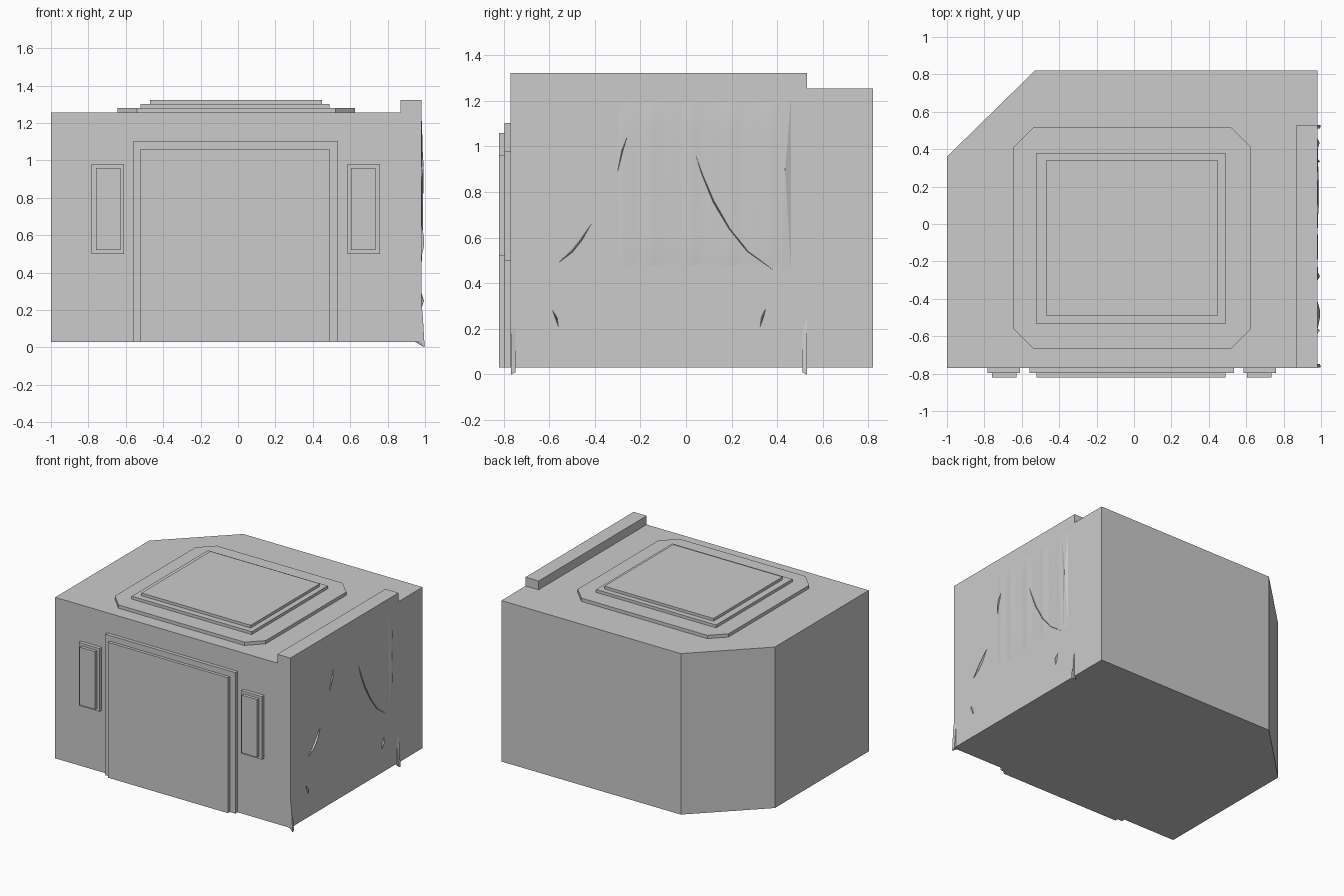
import bpy, math
from mathutils import Vector

if "Cube" in bpy.data.objects:
    bpy.data.objects.remove(bpy.data.objects["Cube"])


def mesh(name, verts, faces):
    me = bpy.data.meshes.new(name)
    me.from_pydata(verts, [], faces)
    me.update()
    ob = bpy.data.objects.new(name, me)
    bpy.context.collection.objects.link(ob)
    return ob


def prism(name, outline, z0, z1):
    """Vertical extrusion of a counter-clockwise xy outline."""
    n = len(outline)
    verts = [(x, y, z) for z in (z0, z1) for x, y in outline]
    faces = [tuple(reversed(range(n))), tuple(range(n, 2 * n))]
    faces += [(i, (i + 1) % n, n + (i + 1) % n, n + i) for i in range(n)]
    return mesh(name, verts, faces)


def box(name, x0, x1, y0, y1, z0, z1):
    return prism(name, [(x0, y0), (x1, y0), (x1, y1), (x0, y1)], z0, z1)


# Main block with one cut corner at the back left
prism("building_body", [(-1, -.77), (.98, -.77), (.98, .82), (-.53, .82), (-1, .36)], .03, 1.255)

# Raised parapet along the right edge
box("parapet", .87, .98, -.77, .53, 1.25, 1.322)

# Stepped roof hatch on a cut-corner base
x0, x1, y0, y1, c = -.645, .625, -.665, .515, .105
prism("roof_base", [(x0 + c, y0), (x1 - c, y0), (x1, y0 + c), (x1, y1 - c),
                    (x1 - c, y1), (x0 + c, y1), (x0, y1 - c), (x0, y0 + c)], 1.25, 1.28)
box("roof_step", -.52, .49, -.535, .38, 1.27, 1.302)
box("roof_hatch", -.47, .45, -.49, .34, 1.29, 1.323)

# Large front door: frame and leaf
box("door_frame", -.56, .535, -.797, -.76, .03, 1.103)
box("door_leaf", -.52, .49, -.82, -.79, .03, 1.06)

# Two stepped panels beside the door, mirrored about the door axis
for side, label in ((-1, "left"), (1, "right")):
    for part, a, b, z0, z1, ya, yb in (("frame", .597, .77, .50, .98, -.797, -.76),
                                       ("inset", .617, .747, .52, .96, -.82, -.79)):
        xs = sorted((-.012 + side * a, -.012 + side * b))
        box(f"{label}_panel_{part}", xs[0], xs[1], ya, yb, z0, z1)

# Softly rippled cloth panel lying on the right wall
cols, rows = 48, 10
verts, faces = [], []
for j in range(rows + 1):
    for i in range(cols + 1):
        y, z = -.30 + .76 * i / cols, .46 + .75 * j / rows
        ripple = .0012 * math.sin(y * 38 + .8 * z) + .0008 * math.sin(y * 71)
        border = i in (0, cols) or j in (0, rows)
        verts.append((.979 if border else .983 + ripple, y, z))
for j in range(rows):
    for i in range(cols):
        a = j * (cols + 1) + i
        faces.append((a, a + 1, a + cols + 2, a + cols + 1))
cloth = mesh("cloth_panel", verts, faces)
cloth.data.polygons.foreach_set("use_smooth", [True] * len(faces))

# Turned edge of the cloth
mesh("cloth_hem", [(.983, .40, 1.21), (.983, .415, .46), (.992, .435, .9),
                   (.98, .46, .46), (.98, .46, 1.21)],
     [(0, 1, 2), (1, 3, 2), (3, 4, 2), (4, 0, 2)])


def crease(name, path, width, height):
    """Tapered fold standing out of the right wall along (y, z) points."""
    verts, faces = [], []
    n = len(path) - 1
    for i, (y, z) in enumerate(path):
        d = Vector(path[min(i + 1, n)]) - Vector(path[max(i - 1, 0)])
        d.normalize()
        s = math.sin(math.pi * i / n)
        w = width * (.1 + s)
        verts += [(.978, y - d.y * w, z + d.x * w), (.982 + height * s, y, z),
                  (.978, y + d.y * w, z - d.x * w)]
    for i in range(n):
        for k in (0, 1):
            a = 3 * i + k
            faces.append((a, a + 3, a + 4, a + 1))
    return mesh(name, verts, faces)


# Fold creases breaking through the wall surface
crease("long_crease", [(.03, 1.0), (.07, .88), (.12, .76), (.19, .64), (.27, .54), (.38, .46)], .005, .008)
crease("upper_crease", [(-.30, .89), (-.28, .98), (-.255, 1.05)], .004, .012)
crease("front_crease", [(-.56, .49), (-.50, .54), (-.46, .59), (-.415, .66)], .005, .014)
crease("low_front_crease", [(-.585, .28), (-.57, .25), (-.56, .21)], .005, .012)
crease("low_back_crease", [(.325, .21), (.335, .25), (.35, .29)], .005, .012)

# Drooping cloth corners at the foot of the right wall
for label, ya, yb in (("front", -.768, -.748), ("back", .53, .51)):
    mesh(f"{label}_cloth_corner",
         [(.979, ya, .25), (.988, ya, .17), (.979, yb, .20), (.979, yb, .03),
          (.998, ya, .0), (.995, yb, .01), (.945, yb, .03), (.979, ya, .03)],
         [(0, 1, 2), (1, 4, 5), (1, 5, 2), (2, 5, 3), (0, 7, 4, 1), (4, 6, 5), (7, 6, 4)])
